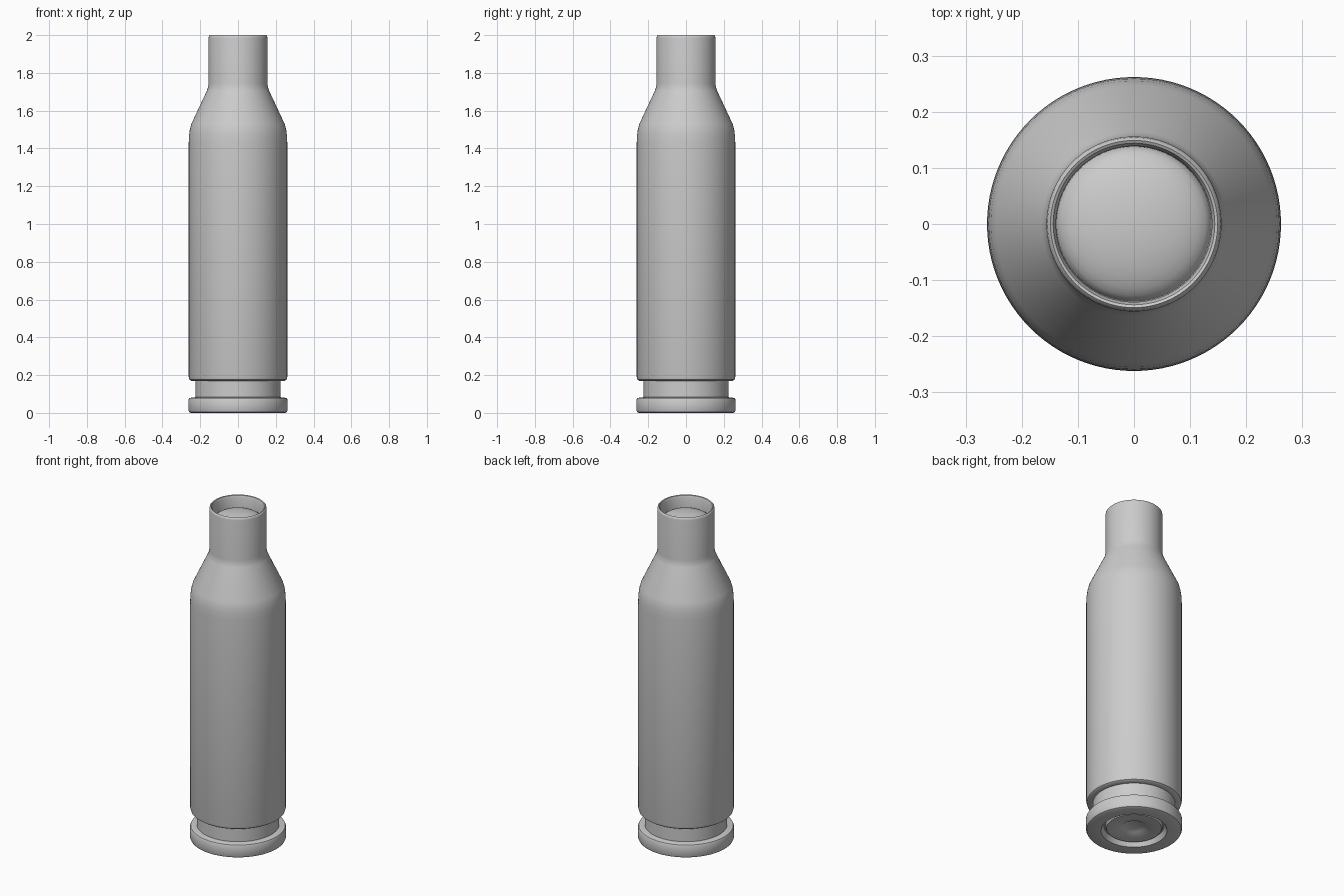
import bpy, bmesh, math

if "Cube" in bpy.data.objects:
    bpy.data.objects.remove(bpy.data.objects["Cube"])

SEGMENTS = 96


def lathe(name, profile, angle=35):
    """Revolve (radius, z) points about z; points with radius 0 become poles."""
    bm = bmesh.new()
    rings = []
    for r, z in profile:
        n = 1 if r == 0 else SEGMENTS
        rings.append([bm.verts.new((r * math.cos(2 * math.pi * i / SEGMENTS),
                                    r * math.sin(2 * math.pi * i / SEGMENTS), z))
                      for i in range(n)])
    for a, b in zip(rings, rings[1:]):
        for i in range(SEGMENTS):
            j = (i + 1) % SEGMENTS
            quad = [a[i % len(a)], a[j % len(a)], b[j % len(b)], b[i % len(b)]]
            bm.faces.new(list(dict.fromkeys(quad)))
    bmesh.ops.recalc_face_normals(bm, faces=bm.faces)
    mesh = bpy.data.meshes.new(name)
    bm.to_mesh(mesh)
    bm.free()
    obj = bpy.data.objects.new(name, mesh)
    bpy.context.collection.objects.link(obj)
    bpy.context.view_layer.objects.active = obj
    obj.select_set(True)
    bpy.ops.object.shade_smooth_by_angle(angle=math.radians(angle))
    obj.select_set(False)
    return obj


# Base: central dimple, recessed primer disc and ring groove
base = [(0, 0.035), (0.03, 0.033), (0.06, 0.026), (0.08, 0.015),
        (0.15, 0.015), (0.157, 0.03), (0.165, 0.03), (0.18, 0.0)]
# Rim and extractor groove
rim = [(0.25, 0.0), (0.258, 0.004), (0.262, 0.012), (0.262, 0.07),
       (0.258, 0.078), (0.25, 0.08), (0.225, 0.083), (0.225, 0.17)]
# Body, rounded shoulder and neck
body = [(0.248, 0.17), (0.257, 0.176), (0.261, 0.19), (0.261, 1.43),
        (0.259, 1.47), (0.255, 1.50), (0.247, 1.53), (0.165, 1.705),
        (0.159, 1.722), (0.156, 1.745), (0.156, 1.985)]
# Rounded lip and the domed floor inside the mouth
mouth = [(0.154, 1.995), (0.149, 2.0), (0.144, 1.997), (0.139, 1.985),
         (0.138, 1.91)]
dome = [(0.138 * math.cos(t * math.pi / 16), 1.91 + 0.05 * math.sin(t * math.pi / 16))
        for t in range(1, 8)] + [(0, 1.96)]

lathe("cartridge_case", base + rim + body + mouth + dome)
